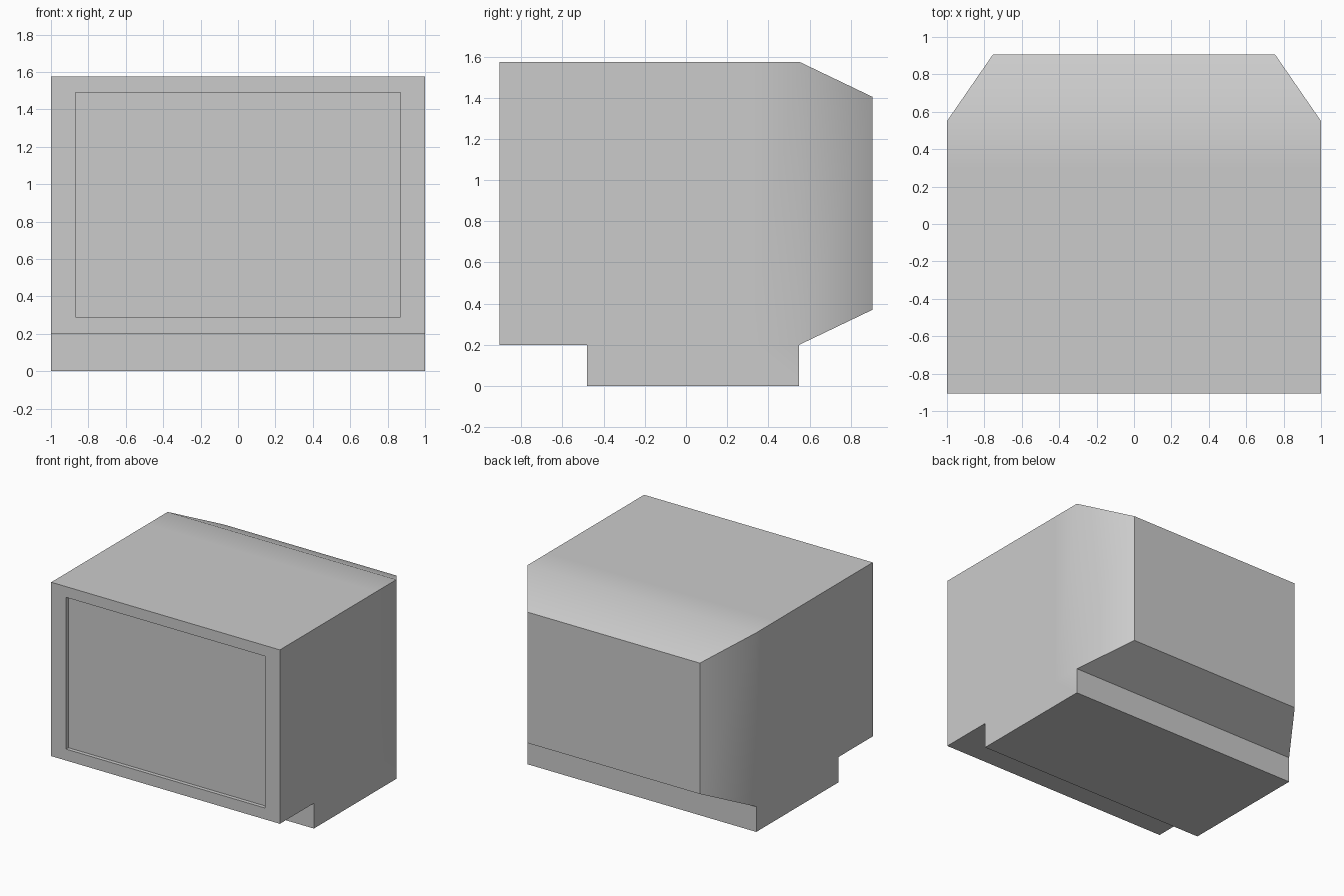
import bpy, bmesh, math

if "Cube" in bpy.data.objects:
    bpy.data.objects.remove(bpy.data.objects["Cube"])

# Rectangular sections from screen to back: (half width, z low, z high, y)
sections = [
    (0.87, 0.29, 1.49, -0.875),    # recessed screen
    (0.87, 0.29, 1.49, -0.905),    # bezel inner edge
    (1.0, 0.2, 1.575, -0.905),     # bezel outer edge
    (1.0, 0.2, 1.575, -0.48),      # front of base
    (1.0, 0.2, 1.575, 0.3),        # start of soft shading
    (1.0, 0.2, 1.575, 0.55),       # start of taper, back of base
    (0.755, 0.37, 1.405, 0.905),   # back panel
]

bm = bmesh.new()
rings = [[bm.verts.new(p) for p in ((-w, y, lo), (w, y, lo), (w, y, hi), (-w, y, hi))]
         for w, lo, hi, y in sections]

# Housing skin
base_faces = []
for n, (a, b) in enumerate(zip(rings, rings[1:])):
    for i in range(4):
        j = (i + 1) % 4
        f = bm.faces.new((a[i], a[j], b[j], b[i]))
        if i == 0 and n in (3, 4):
            base_faces.append(f)
bm.faces.new(rings[0])
bm.faces.new(rings[-1])

# Base block pulled down from the underside
ext = bmesh.ops.extrude_face_region(bm, geom=base_faces)["geom"]
bmesh.ops.translate(bm, vec=(0, 0, -0.2),
                    verts=[v for v in ext if isinstance(v, bmesh.types.BMVert)])
left = [f for f in base_faces if f.is_valid]
if left:
    bmesh.ops.delete(bm, geom=left, context='FACES')
bmesh.ops.recalc_face_normals(bm, faces=bm.faces)

mesh = bpy.data.meshes.new("monitor_housing")
bm.to_mesh(mesh)
bm.free()
housing = bpy.data.objects.new("monitor_housing", mesh)
bpy.context.collection.objects.link(housing)
bpy.context.view_layer.objects.active = housing
housing.select_set(True)
bpy.ops.object.shade_smooth_by_angle(angle=math.radians(40))
